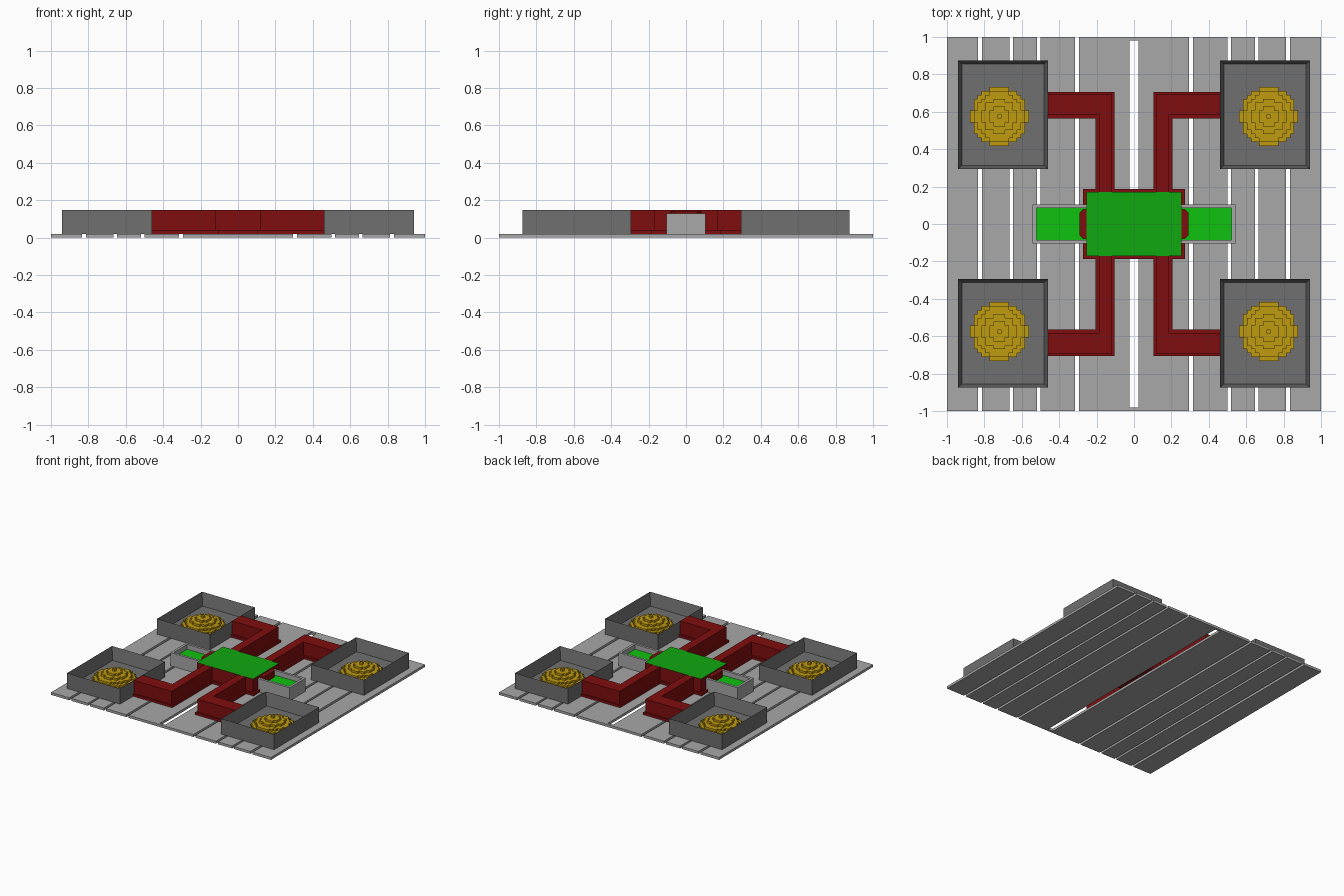
import bpy, bmesh, math

cube = bpy.data.objects.get("Cube")
if cube:
    bpy.data.objects.remove(cube, do_unlink=True)


def material(name, *rgb):
    lin = [((c / 255 + 0.055) / 1.055) ** 2.4 if c > 10 else c / 255 / 12.92 for c in rgb]
    m = bpy.data.materials.new(name)
    m.use_nodes = True
    m.diffuse_color = (*lin, 1)
    m.node_tree.nodes["Principled BSDF"].inputs["Base Color"].default_value = (*lin, 1)
    return m


LIGHT = material("light grey", 168, 168, 168)
DARK = material("dark grey", 112, 112, 112)
RED = material("dark red", 128, 13, 15)
GREEN = material("green", 16, 168, 16)
BRIGHT = material("bright green", 16, 194, 16)
GOLD = material("gold", 192, 155, 16)


def finish(name, bm, *mats):
    bmesh.ops.recalc_face_normals(bm, faces=bm.faces)
    me = bpy.data.meshes.new(name)
    bm.to_mesh(me)
    bm.free()
    for m in mats:
        me.materials.append(m)
    ob = bpy.data.objects.new(name, me)
    bpy.context.collection.objects.link(ob)
    return ob


def add_prism(bm, pts, z0, z1):
    """Extrude a flat outline from z0 to z1; returns the top face."""
    low = [bm.verts.new((x, y, z0)) for x, y in pts]
    high = [bm.verts.new((x, y, z1)) for x, y in pts]
    n = len(pts)
    bm.faces.new(low[::-1])
    for i in range(n):
        j = (i + 1) % n
        bm.faces.new((low[i], low[j], high[j], high[i]))
    return bm.faces.new(high)


def rect(x0, x1, y0, y1):
    return [(x0, y0), (x1, y0), (x1, y1), (x0, y1)]


def flip(pts, sx, sy):
    return [(x * sx, y * sy) for x, y in pts]


BASE, FLANGE, TOP = 0.02, 0.04, 0.147

# Base planks separated by narrow gaps
edges = [(0.315, 0.50), (0.519, 0.647), (0.665, 0.813), (0.834, 1.0)]
for side, s in (("left", 1), ("right", -1)):
    for i, (a, b) in enumerate(edges):
        bm = bmesh.new()
        add_prism(bm, flip(rect(a, b, -1, 1), s, 1), 0, BASE)
        finish(f"base_plank_{side}_{i + 1}", bm, LIGHT)

# Middle plank with a long slot
bm = bmesh.new()
for s in (1, -1):
    add_prism(bm, flip(rect(0.024, 0.295, -1, 1), s, 1), 0, BASE)
    add_prism(bm, flip(rect(-0.024, 0.024, 0.98, 1), 1, s), 0, BASE)
finish("middle_plank", bm, LIGHT)


def stepped_disc(cx, cy, cells, size):
    """Outline of a disc rounded to a square grid, `cells` wide."""
    r = cells / 2
    half = []
    for j in range(cells):
        y = j - r + 0.5
        w = 2 * math.floor(math.sqrt(max(r * r - y * y, 0)) - 0.5 + 0.25) + 1
        half.append((max(w, 1) / 2, j - r))
    right = []
    for w, y in half:
        for p in ((w, y), (w, y + 1)):
            right.append(p)
    clean = [p for i, p in enumerate(right)
             if not (0 < i < len(right) - 1 and right[i - 1][0] == p[0] == right[i + 1][0])]
    pts = clean + [(-x, y) for x, y in reversed(clean)]
    return [(cx + x * size, cy + y * size) for x, y in pts]


# Arm outlines: wide foot and narrower body above it
arm_foot = [(0.105, 0.17), (0.205, 0.17), (0.205, 0.565), (0.46, 0.565),
            (0.46, 0.705), (0.105, 0.705)]
arm_body = [(0.118, 0.15), (0.188, 0.15), (0.188, 0.582), (0.46, 0.582),
            (0.46, 0.695), (0.118, 0.695)]

for sx, sy, corner in ((1, 1, "back_left"), (-1, 1, "back_right"),
                       (1, -1, "front_left"), (-1, -1, "front_right")):
    # Open corner box: inset the top and sink it to the floor
    bm = bmesh.new()
    top = add_prism(bm, flip(rect(0.46, 0.94, 0.293, 0.875), sx, sy), BASE, TOP)
    bmesh.ops.recalc_face_normals(bm, faces=bm.faces)
    bmesh.ops.inset_region(bm, faces=[top], thickness=0.02, use_even_offset=True)
    for v in top.verts:
        v.co.z = 0.042
    finish(f"corner_box_{corner}", bm, DARK)

    # Stepped dome inside the box
    bm = bmesh.new()
    for i, cells in enumerate((15, 13, 9, 5, 1)):
        z = 0.042 + i * 0.017
        add_prism(bm, stepped_disc(0.72 * sx, 0.575 * sy, cells, 0.021), z, z + 0.017)
    finish(f"stepped_dome_{corner}", bm, GOLD)

    # Bent arm linking the box to the hub
    bm = bmesh.new()
    add_prism(bm, flip(arm_foot, sx, sy), BASE, FLANGE)
    add_prism(bm, flip(arm_body, sx, sy), FLANGE, TOP)
    finish(f"arm_{corner}", bm, RED)

# Central hub: foot plus body with a green top
bm = bmesh.new()
add_prism(bm, rect(-0.272, 0.272, -0.187, 0.187), BASE, FLANGE)
lid = add_prism(bm, rect(-0.255, 0.255, -0.17, 0.17), FLANGE, TOP + 0.001)
lid.material_index = 1
finish("hub", bm, RED, GREEN)

for side, s in (("left", 1), ("right", -1)):
    # Tapered nub on the end of the hub
    bm = bmesh.new()
    nub = [(0.25, -0.08), (0.272, -0.08), (0.292, -0.06),
           (0.292, 0.06), (0.272, 0.08), (0.25, 0.08)]
    add_prism(bm, flip(nub, s, 1), BASE, 0.14)
    finish(f"hub_nub_{side}", bm, RED)

    # Side tray walls
    bm = bmesh.new()
    wall = [(0.255, -0.105), (0.542, -0.105), (0.542, 0.105), (0.255, 0.105),
            (0.255, 0.085), (0.522, 0.085), (0.522, -0.085), (0.255, -0.085)]
    add_prism(bm, flip(wall, s, 1), BASE, 0.128)
    finish(f"side_tray_{side}", bm, LIGHT)

    # Bright filling of the tray
    bm = bmesh.new()
    add_prism(bm, flip(rect(0.255, 0.522, -0.085, 0.085), s, 1), BASE, 0.088)
    finish(f"tray_filling_{side}", bm, BRIGHT)
